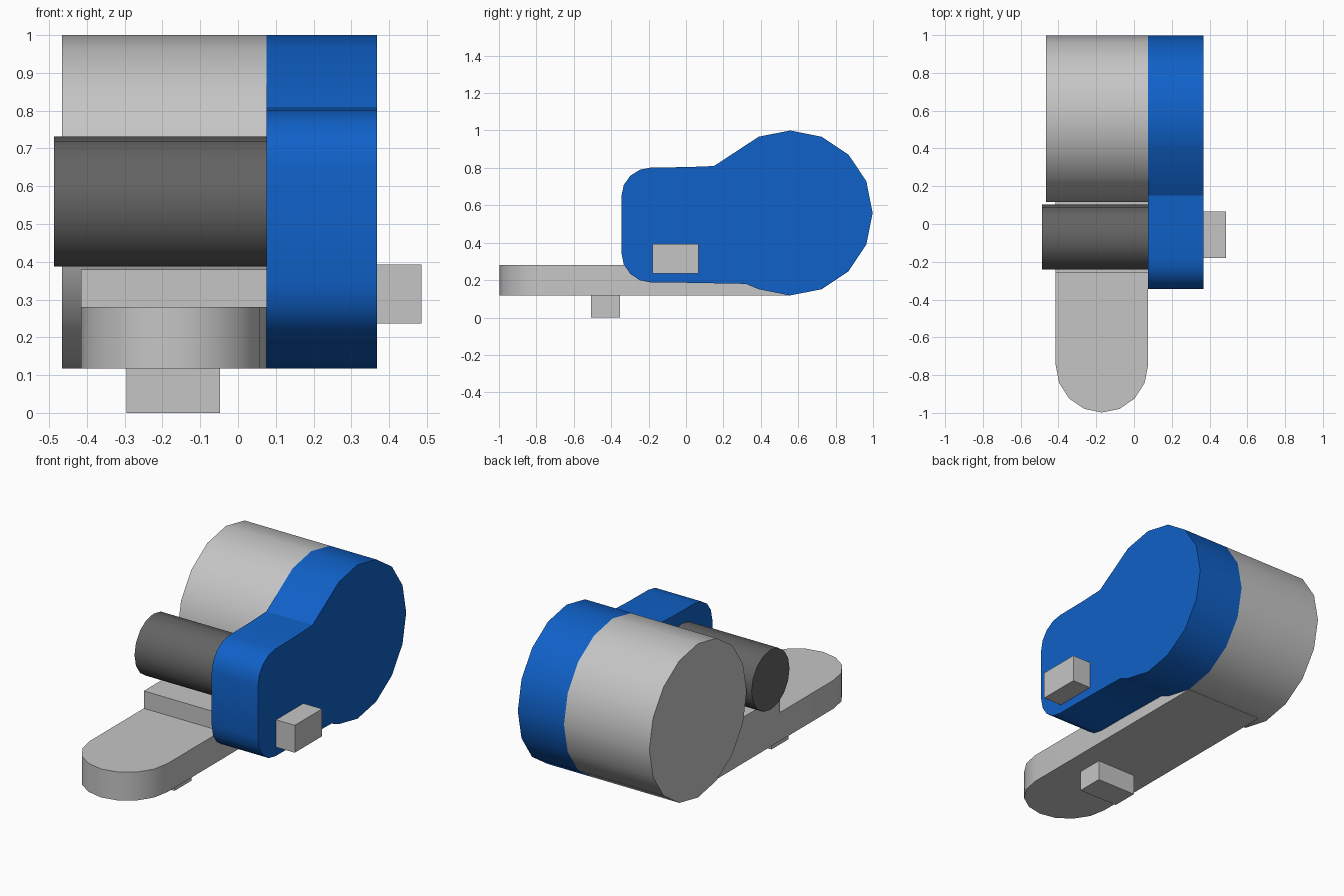
import bpy
import bmesh
import math
from mathutils import Vector

cube = bpy.data.objects.get("Cube")
if cube:
    bpy.data.objects.remove(cube, do_unlink=True)


def material(name, rgb):
    m = bpy.data.materials.new(name)
    m.use_nodes = True
    m.diffuse_color = (*rgb, 1)
    m.node_tree.nodes["Principled BSDF"].inputs["Base Color"].default_value = (*rgb, 1)
    return m


GREY = material("light grey", (0.56, 0.56, 0.56))
DARK = material("dark grey", (0.125, 0.125, 0.125))
BLUE = material("blue", (0.005, 0.12, 0.58))


def prism(name, profile, axis, start, end, mat):
    """Extrude a profile: (y, z) points along x, or (x, y) points along z."""
    bm = bmesh.new()
    place = (lambda a, b: (start, a, b)) if axis == "x" else (lambda a, b: (a, b, start))
    face = bm.faces.new([bm.verts.new(place(a, b)) for a, b in profile])
    offset = Vector((end - start, 0, 0)) if axis == "x" else Vector((0, 0, end - start))
    ext = bmesh.ops.extrude_face_region(bm, geom=[face])
    bmesh.ops.translate(bm, vec=offset,
                        verts=[v for v in ext["geom"] if isinstance(v, bmesh.types.BMVert)])
    bmesh.ops.recalc_face_normals(bm, faces=bm.faces)
    mesh = bpy.data.meshes.new(name)
    bm.to_mesh(mesh)
    bm.free()
    mesh.materials.append(mat)
    obj = bpy.data.objects.new(name, mesh)
    bpy.context.collection.objects.link(obj)
    bpy.ops.object.select_all(action="DESELECT")
    obj.select_set(True)
    bpy.context.view_layer.objects.active = obj
    bpy.ops.object.shade_smooth_by_angle(angle=math.radians(30))
    return obj


def arc(ca, cb, ra, rb, first, last, steps):
    """Points on an elliptical arc, angles in degrees, both ends included."""
    angles = [math.radians(first + (last - first) * i / steps) for i in range(steps + 1)]
    return [(ca + ra * math.cos(t), cb + rb * math.sin(t)) for t in angles]


def rect(a0, a1, b0, b1):
    return [(a0, b0), (a1, b0), (a1, b1), (a0, b1)]


INNER = 0.075   # plane where the housing meets the other parts
OUTER = 0.368   # outer face of the housing

# Large drum and slim roller lying across the body
prism("drum", arc(0.557, 0.559, 0.441, 0.441, 0, 337.5, 15), "x", -0.466, INNER, GREY)
prism("roller", arc(-0.07, 0.559, 0.172, 0.172, 0, 337.5, 15), "x", -0.487, INNER, DARK)

# Side housing: round at the back, rounded box at the front
housing = arc(0.557, 0.559, 0.441, 0.441, -112.5, 112.5, 10)
housing += [(0.15, 0.81), (0.0, 0.804)]
housing += arc(-0.185, 0.65, 0.16, 0.152, 90, 180, 4)
housing += arc(-0.185, 0.345, 0.16, 0.158, 180, 270, 4)
housing += [(0.0, 0.186), (0.32, 0.18)]
prism("side_housing", housing, "x", INNER, OUTER, BLUE)

# Long foot with a rounded tip, and the raised step on it
foot = arc(-0.17, -0.745, 0.245, 0.253, 180, 360, 8)
foot += [(INNER, 0.555), (-0.415, 0.555)]
prism("foot", foot, "z", 0.117, 0.28, GREY)
prism("foot_step", rect(-0.415, INNER, -0.26, 0.45), "z", 0.28, 0.38, GREY)

# Square pegs under the foot and on the housing
prism("lower_peg", rect(-0.295, -0.047, -0.507, -0.353), "z", 0.0, 0.117, GREY)
prism("side_peg", rect(-0.18, 0.067, 0.236, 0.393), "x", OUTER, 0.486, GREY)
